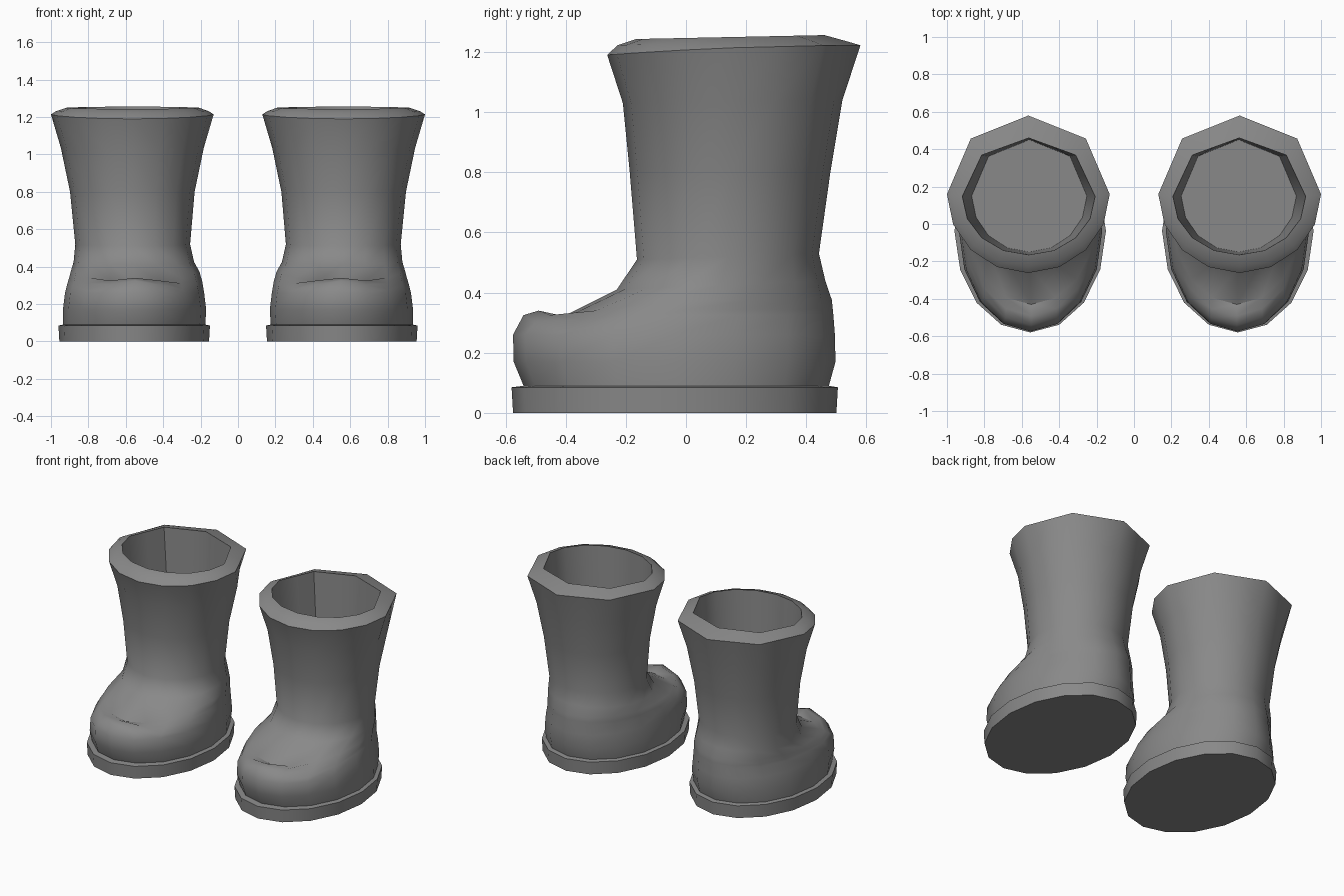
import bpy, bmesh, math

if "Cube" in bpy.data.objects:
    bpy.data.objects.remove(bpy.data.objects["Cube"])

N = 16          # points around each ring
CREASE = math.radians(42)

rubber = bpy.data.materials.new("boot grey")
rubber.diffuse_color = (0.25, 0.25, 0.25, 1)
rubber.use_nodes = True
rubber.node_tree.nodes["Principled BSDF"].inputs["Base Color"].default_value = rubber.diffuse_color


def ring(yf, yb, cx, hw, zf, zb, p=1, drop=0, octo=False):
    """Oval ring: front/back y, centre x, half width, front/back height."""
    pts = []
    for i in range(N):
        a = 2 * math.pi * i / N            # 0 is the toe
        w = ((1 + math.cos(a)) / 2) ** p
        z = zb + (zf - zb) * w
        if math.cos(a) > 0:
            z -= drop * math.sin(2 * a) ** 2
        y = (yf + yb) / 2 - (yb - yf) / 2 * math.cos(a)
        pts.append((cx + hw * math.sin(a), y, z))
    if octo:                               # straight facets round the back
        for i in range(5, 12, 2):
            pts[i] = tuple((s + t) / 2 for s, t in zip(pts[i - 1], pts[i + 1]))
    return pts


RINGS = [
    # sole
    ring(-.575, .50, .555, .400, 0, 0),
    ring(-.580, .505, .555, .405, .085, .085),
    ring(-.540, .475, .555, .380, .090, .090),
    # foot
    ring(-.573, .497, .553, .383, .17, .17),
    ring(-.575, .495, .553, .372, .26, .26),
    # toe cap and the dip behind it
    ring(-.540, .490, .550, .358, .325, .325, drop=.045),
    ring(-.490, .488, .550, .352, .340, .345, drop=.03),
    ring(-.430, .485, .550, .345, .310, .375, p=4),
    # instep and ankle
    ring(-.230, .463, .557, .322, .410, .440),
    ring(-.163, .442, .563, .307, .510, .530),
    # shaft
    ring(-.187, .480, .565, .333, .80, .80),
    ring(-.210, .520, .565, .382, 1.03, 1.04),
    # flared rim
    ring(-.262, .580, .565, .435, 1.19, 1.222, p=2, octo=True),
    ring(-.228, .540, .565, .408, 1.222, 1.234, p=2, octo=True),
    ring(-.165, .460, .563, .355, 1.243, 1.256, octo=True),
    # inside wall
    ring(-.150, .450, .560, .308, .70, .70, octo=True),
]


def boot(name, side):
    bm = bmesh.new()
    loops = [[bm.verts.new((side * x, y, z)) for x, y, z in r] for r in RINGS]
    for lo, hi in zip(loops, loops[1:]):
        for i in range(N):
            j = (i + 1) % N
            bm.faces.new((lo[i], lo[j], hi[j], hi[i]))
    bm.faces.new(loops[0])                 # underside
    bm.faces.new(loops[-1])                # inside floor
    bmesh.ops.recalc_face_normals(bm, faces=bm.faces)
    me = bpy.data.meshes.new(name)
    bm.to_mesh(me)
    bm.free()
    me.materials.append(rubber)
    ob = bpy.data.objects.new(name, me)
    bpy.context.collection.objects.link(ob)
    bpy.ops.object.select_all(action='DESELECT')
    ob.select_set(True)
    bpy.context.view_layer.objects.active = ob
    bpy.ops.object.shade_smooth_by_angle(angle=CREASE)


boot("right_boot", 1)
boot("left_boot", -1)
